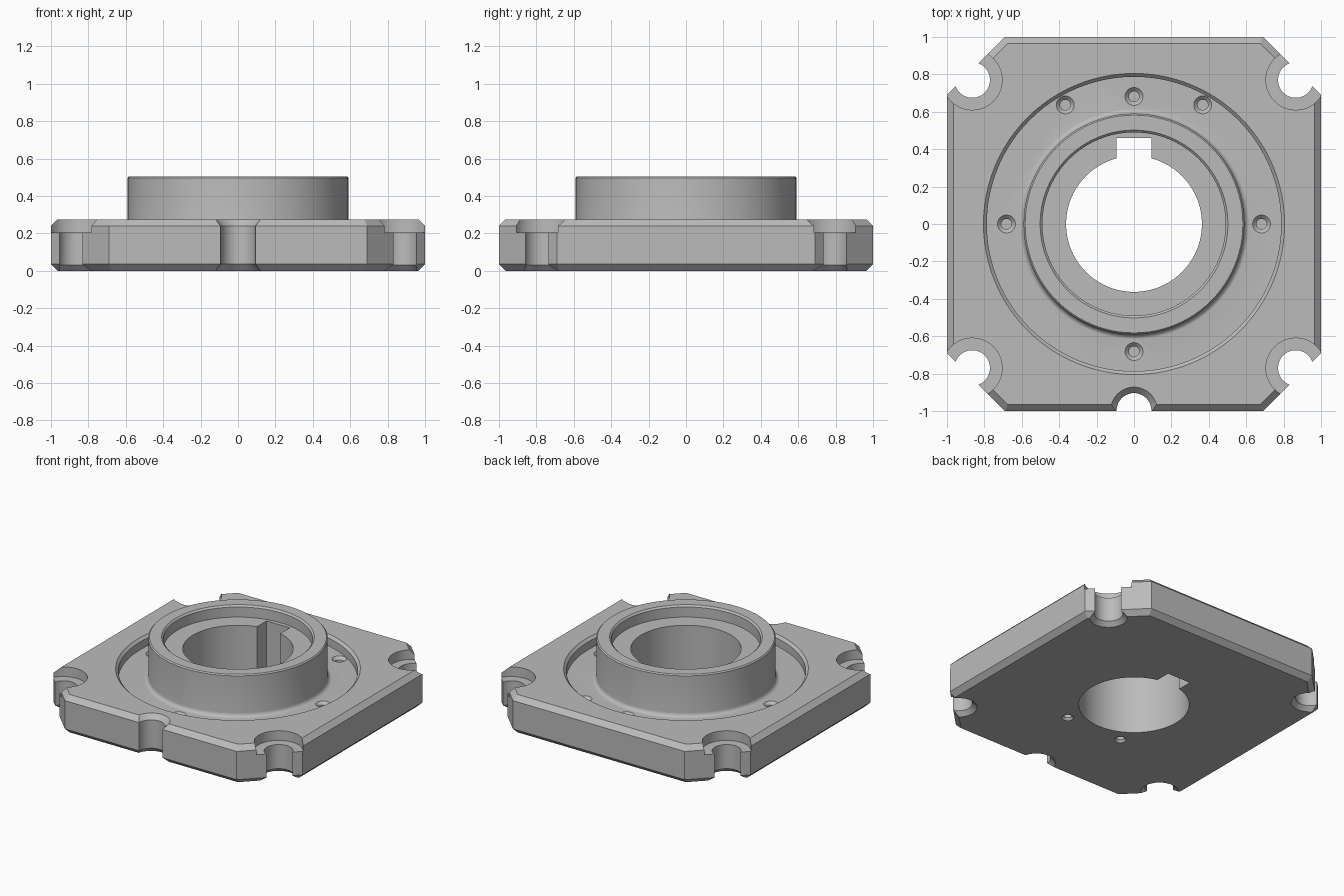
import bpy, bmesh, math

cube = bpy.data.objects.get("Cube")
if cube:
    bpy.data.objects.remove(cube, do_unlink=True)

steel = bpy.data.materials.new("grey_steel")
steel.use_nodes = True
GREY = (0.5, 0.5, 0.5, 1)
steel.diffuse_color = GREY
steel.node_tree.nodes["Principled BSDF"].inputs["Base Color"].default_value = GREY


def stack(name, rings):
    """Solid made of matching outlines joined from bottom to top."""
    bm = bmesh.new()
    loops = [[bm.verts.new(p) for p in ring] for ring in rings]
    n = len(loops[0])
    for low, high in zip(loops, loops[1:]):
        for i in range(n):
            j = (i + 1) % n
            bm.faces.new((low[i], low[j], high[j], high[i]))
    bm.faces.new(loops[0][::-1])
    bm.faces.new(loops[-1])
    mesh = bpy.data.meshes.new(name)
    bm.to_mesh(mesh)
    bm.free()
    mesh.materials.append(steel)
    obj = bpy.data.objects.new(name, mesh)
    bpy.context.collection.objects.link(obj)
    return obj


def lathe(name, profile, x=0, y=0, sides=40):
    """Round solid from (radius, height) pairs, bottom to top."""
    turn = [2 * math.pi * i / sides for i in range(sides)]
    return stack(name, [[(x + r * math.cos(a), y + r * math.sin(a), z) for a in turn]
                        for r, z in profile])


def octagon(inset, z):
    """Square outline with cut corners."""
    h = 1 - inset
    c = 1.69 - inset * math.sqrt(2) - h
    return [(h, -c, z), (h, c, z), (c, h, z), (-c, h, z),
            (-h, c, z), (-h, -c, z), (-c, -h, z), (c, -h, z)]


def combine(target, tool, operation="DIFFERENCE"):
    """Apply a boolean and discard the tool."""
    tool.hide_render = True
    mod = target.modifiers.new("boolean", "BOOLEAN")
    mod.operation = operation
    mod.solver = "EXACT"
    mod.object = tool
    bpy.context.view_layer.objects.active = target
    bpy.ops.object.modifier_apply(modifier=mod.name)
    bpy.data.objects.remove(tool, do_unlink=True)


TOP, FLOOR, BOSS_TOP, EDGE = 0.275, 0.2, 0.505, 0.035

# Bevelled square plate
flange = stack("flange_plate", [octagon(EDGE, 0), octagon(0, EDGE),
                                octagon(0, TOP - EDGE), octagon(EDGE, TOP)])

# Round recess around the boss
combine(flange, lathe("recess", [(0.787, FLOOR), (0.787, TOP - 0.018),
                                 (0.805, TOP), (0.805, 0.4)], sides=96))

# Raised boss with a filleted foot
fillet = [(0.62 - 0.03 * math.sin(a), FLOOR + 0.029 - 0.03 * math.cos(a))
          for a in (math.pi / 2 * k / 5 for k in range(6))]
combine(flange, lathe("boss", [(0.62, 0.1)] + fillet +
                      [(0.59, BOSS_TOP - 0.008), (0.582, BOSS_TOP)], sides=96), "UNION")

# Bore with stepped mouth
combine(flange, lathe("bore", [(0.363, -0.1), (0.363, 0.42), (0.49, 0.42),
                               (0.49, BOSS_TOP - 0.012), (0.502, BOSS_TOP),
                               (0.502, 0.6)], sides=96))

# Keyway
keyway = [(-0.093, 0.2), (0.093, 0.2), (0.093, 0.46), (-0.093, 0.46)]
combine(flange, stack("keyway", [[(x, y, z) for x, y in keyway] for z in (-0.1, 0.6)]))

# Counterbored corner notches
for sx in (-1, 1):
    for sy in (-1, 1):
        combine(flange, lathe("corner_notch", [
            (0.125, -0.1), (0.125, 0), (0.095, 0.03), (0.095, 0.205),
            (0.16, 0.205), (0.16, 0.4)], sx * 0.865, sy * 0.77, 48))

# Front locating notch
combine(flange, lathe("front_notch", [
    (0.125, -0.1), (0.125, 0), (0.093, EDGE), (0.093, TOP - EDGE),
    (0.125, TOP), (0.125, 0.4)], 0, -0.997, 48))

# Blind threaded holes in the recess floor
for degrees in (0, 60, 90, 120, 180, 270):
    a = math.radians(degrees)
    r = 0.735 if degrees in (60, 120) else 0.682
    combine(flange, lathe("screw_hole", [
        (0.028, 0.08), (0.028, FLOOR - 0.02), (0.048, FLOOR), (0.048, 0.25)],
        r * math.cos(a), r * math.sin(a), 24))

# Blind holes in the underside
for sx in (-1, 1):
    combine(flange, lathe("underside_hole", [
        (0.04, -0.05), (0.04, 0), (0.026, 0.016), (0.026, 0.12)],
        sx * 0.226, -0.41, 24))

bpy.ops.object.select_all(action="DESELECT")
flange.select_set(True)
bpy.context.view_layer.objects.active = flange
bpy.ops.object.shade_smooth_by_angle(angle=math.radians(25))
